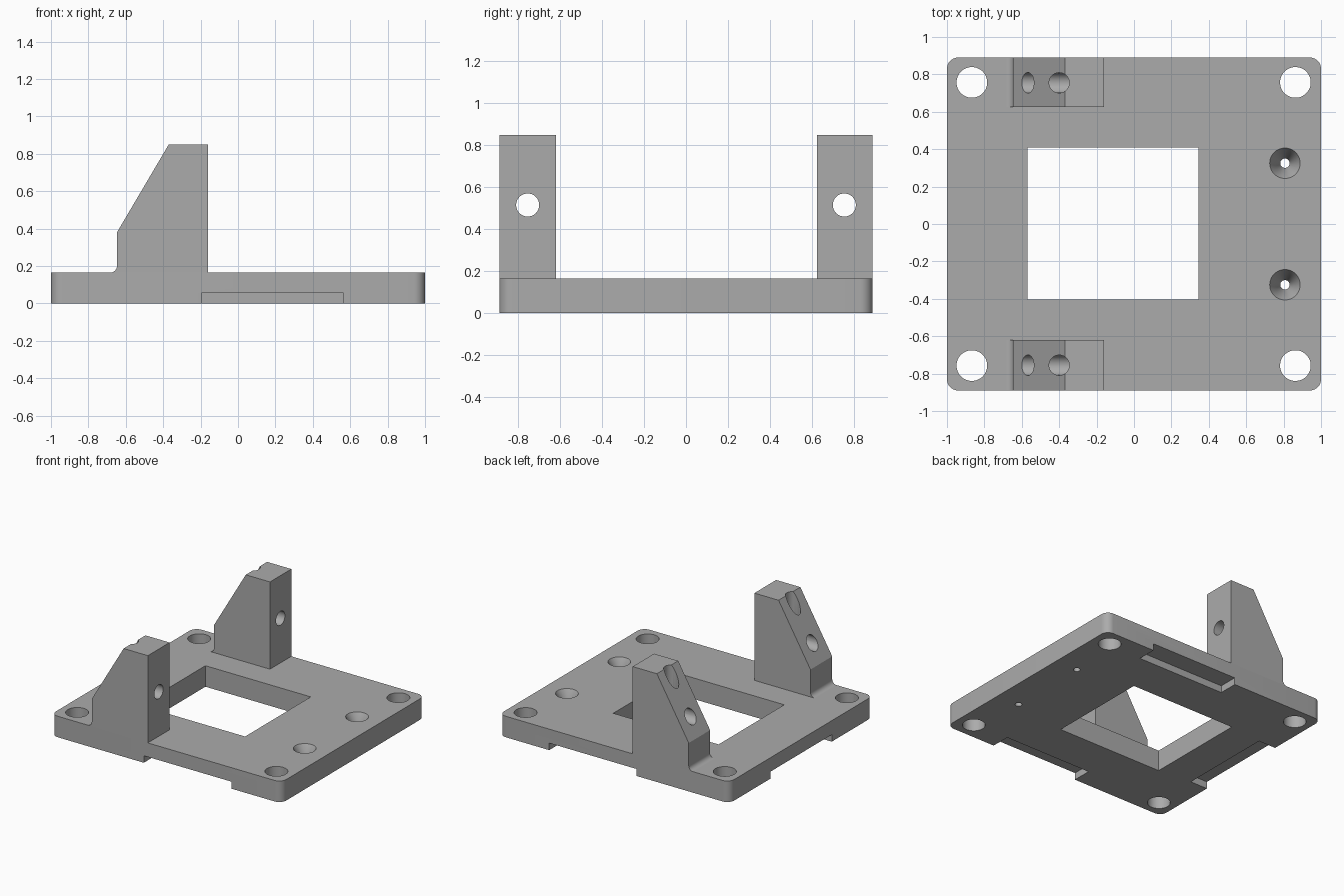
import bpy, bmesh
from math import radians, sin, cos, pi
from mathutils import Matrix, Vector

if "Cube" in bpy.data.objects:
    bpy.data.objects.remove(bpy.data.objects["Cube"], do_unlink=True)

grey = bpy.data.materials.new("plain grey")
grey.use_nodes = True
colour = (0.41, 0.41, 0.41, 1)
grey.diffuse_color = colour
grey.node_tree.nodes["Principled BSDF"].inputs["Base Color"].default_value = colour

HALF_Y = 0.89
PLATE_TOP = 0.165
HOLE_Y = 0.755


def add_object(name, bm):
    bmesh.ops.recalc_face_normals(bm, faces=bm.faces)
    mesh = bpy.data.meshes.new(name)
    bm.to_mesh(mesh)
    bm.free()
    mesh.materials.append(grey)
    obj = bpy.data.objects.new(name, mesh)
    bpy.context.collection.objects.link(obj)
    return obj


def box(name, low, high, corner=0):
    low, high = Vector(low), Vector(high)
    bm = bmesh.new()
    bmesh.ops.create_cube(bm, size=1)
    bmesh.ops.scale(bm, vec=high - low, verts=bm.verts)
    bmesh.ops.translate(bm, vec=(low + high) / 2, verts=bm.verts)
    if corner:
        upright = [e for e in bm.edges
                   if abs(e.verts[0].co.z - e.verts[1].co.z) > 0.01]
        bmesh.ops.bevel(bm, geom=upright, offset=corner, segments=8,
                        profile=0.5, affect='EDGES')
    return add_object(name, bm)


def rod(name, centre, r_low, r_high, length, axis='Z'):
    bm = bmesh.new()
    turn = Matrix.Rotation(radians(90), 4, 'Y') if axis == 'X' else Matrix()
    bmesh.ops.create_cone(bm, cap_ends=True, segments=48, radius1=r_low,
                          radius2=r_high, depth=length,
                          matrix=Matrix.Translation(centre) @ turn)
    return add_object(name, bm)


def cut(target, cutter):
    mod = target.modifiers.new("cut", 'BOOLEAN')
    mod.operation = 'DIFFERENCE'
    mod.solver = 'EXACT'
    mod.object = cutter
    bpy.context.view_layer.objects.active = target
    bpy.ops.object.modifier_apply(modifier=mod.name)
    bpy.data.objects.remove(cutter, do_unlink=True)


def smooth(obj):
    bpy.ops.object.select_all(action='DESELECT')
    obj.select_set(True)
    bpy.context.view_layer.objects.active = obj
    bpy.ops.object.shade_smooth_by_angle(angle=radians(30))


# Base plate with its central window
plate = box("base_plate", (-1, -HALF_Y, 0), (1, HALF_Y, PLATE_TOP), corner=0.06)
cut(plate, box("window_cutter", (-0.57, -0.405, -0.1), (0.345, 0.41, 0.3)))

# Shallow notches under the front, back and right-hand edges
NOTCH_TOP, NOTCH_DEPTH = 0.055, 0.15
for low_y, high_y in ((-1, NOTCH_DEPTH - HALF_Y), (HALF_Y - NOTCH_DEPTH, 1)):
    cut(plate, box("notch_cutter", (-0.195, low_y, -0.1), (0.565, high_y, NOTCH_TOP)))
cut(plate, box("notch_cutter", (-1.1, -0.38, -0.1), (NOTCH_DEPTH - 1, 0.38, NOTCH_TOP)))

# Corner mounting holes and countersunk screw holes
for side in (-1, 1):
    for x in (-0.867, 0.863):
        cut(plate, rod("corner_cutter", (x, side * 0.757, 0.08), 0.082, 0.082, 0.5))
    screw = (0.807, side * 0.325)
    cut(plate, rod("screw_cutter", (*screw, 0.08), 0.025, 0.025, 0.5))
    cut(plate, rod("sink_cutter", (*screw, 0.115), 0.025, 0.082, 0.102))
smooth(plate)


# Upright brackets: sloped profile with a fillet at the foot, and two bores
def bracket(name, low_y, high_y):
    r = 0.035
    profile = [(-0.16, PLATE_TOP), (-0.16, 0.85), (-0.37, 0.85), (-0.647, 0.38)]
    for i in range(7):
        a = pi / 2 * i / 6
        profile.append((-0.647 - r + r * cos(a), PLATE_TOP + r - r * sin(a)))
    bm = bmesh.new()
    face = bm.faces.new([bm.verts.new((x, low_y, z)) for x, z in profile])
    swept = bmesh.ops.extrude_face_region(bm, geom=[face])["geom"]
    bmesh.ops.translate(bm, vec=(0, high_y - low_y, 0),
                        verts=[v for v in swept if isinstance(v, bmesh.types.BMVert)])
    obj = add_object(name, bm)
    y = HOLE_Y if low_y > 0 else -HOLE_Y
    cut(obj, rod("cross_bore_cutter", (-0.4, y, 0.515), 0.055, 0.055, 1, 'X'))
    cut(obj, rod("top_bore_cutter", (-0.4, y, 0.75), 0.054, 0.054, 0.5))
    smooth(obj)


bracket("front_bracket", -HALF_Y, -0.62)
bracket("back_bracket", 0.625, HALF_Y)
